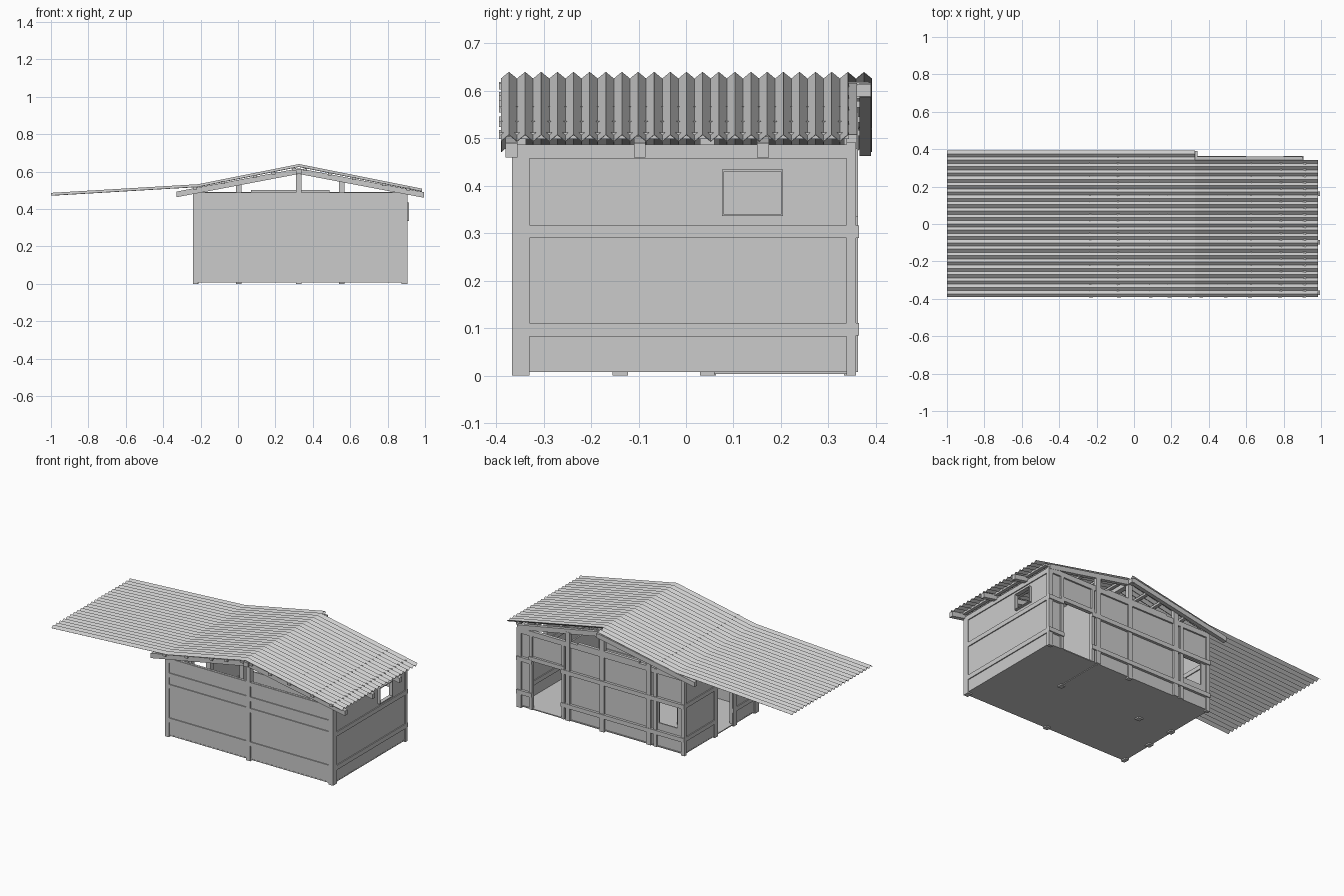
import bpy, bmesh

cube = bpy.data.objects.get("Cube")
if cube:
    bpy.data.objects.remove(cube, do_unlink=True)

grey = bpy.data.materials.new("plain_grey")
grey.use_nodes = True
grey.diffuse_color = (0.6, 0.6, 0.6, 1)
grey.node_tree.nodes["Principled BSDF"].inputs["Base Color"].default_value = (0.6, 0.6, 0.6, 1)


def finish(name, bm):
    bmesh.ops.recalc_face_normals(bm, faces=bm.faces)
    mesh = bpy.data.meshes.new(name)
    bm.to_mesh(mesh)
    bm.free()
    mesh.materials.append(grey)
    obj = bpy.data.objects.new(name, mesh)
    bpy.context.collection.objects.link(obj)
    return obj


def prism(bm, profile, y0, y1):
    """Extrude an x-z profile from y0 to y1."""
    face = bm.faces.new([bm.verts.new((x, y0, z)) for x, z in profile])
    ext = bmesh.ops.extrude_face_region(bm, geom=[face])
    verts = [g for g in ext["geom"] if isinstance(g, bmesh.types.BMVert)]
    bmesh.ops.translate(bm, verts=verts, vec=(0, y1 - y0, 0))


def add_box(bm, x0, x1, y0, y1, z0, z1):
    prism(bm, [(x0, z0), (x1, z0), (x1, z1), (x0, z1)], y0, y1)


def box(name, *dims):
    bm = bmesh.new()
    add_box(bm, *dims)
    return finish(name, bm)


def wall(name, axis, u0, u1, d0, d1, z0, z1, holes=()):
    """Panel along an axis, in columns that leave the openings free."""
    bm = bmesh.new()

    def piece(a, b, low, high):
        if b - a > 1e-4 and high - low > 1e-4:
            if axis == "x":
                add_box(bm, a, b, d0, d1, low, high)
            else:
                add_box(bm, d0, d1, a, b, low, high)

    at = u0
    for a, b, low, high in sorted(holes):
        piece(at, a, z0, z1)
        piece(a, b, z0, low)
        piece(a, b, high, z1)
        at = b
    piece(at, u1, z0, z1)
    return finish(name, bm)


LEFT, RIGHT = -0.24, 0.905
FRONT, BACK = -0.367, 0.358
TOP, RIDGE = 0.487, 0.325
FLOOR = 0.008

# Floor and wall panels with door and window openings
box("floor", LEFT + .005, RIGHT - .005, FRONT + .005, BACK - .005, FLOOR, .014)
wall("front_panel", "x", LEFT + .01, RIGHT - .01, FRONT + .006, FRONT + .014, FLOOR, TOP)
wall("back_panel", "x", LEFT + .01, RIGHT - .01, BACK - .018, BACK - .01, FLOOR, TOP,
     [(-.185, -.06, .155, .285), (.60, .80, .014, .31)])
wall("right_panel", "y", FRONT + .01, BACK - .01, RIGHT - .014, RIGHT - .006, FLOOR, TOP,
     [(.08, .20, .34, .43)])
wall("left_panel", "y", FRONT + .01, BACK - .01, LEFT + .006, LEFT + .014, FLOOR, TOP,
     [(-.12, .03, .014, .40)])
wall("partition", "y", .03, BACK - .01, .55, .56, .004, TOP)

# Corner posts
for side, x0, x1 in (("left", LEFT, LEFT + .025), ("right", RIGHT - .03, RIGHT)):
    box(f"front_{side}_post", x0, x1, FRONT, FRONT + .037, 0, TOP)
    box(f"back_{side}_post", x0, x1, BACK - .02, BACK, 0, TOP)

# Tall ridge posts, inner posts and door posts
box("front_ridge_post", .31, .34, FRONT, FRONT + .03, 0, .605)
box("back_ridge_post", .31, .34, BACK - .025, BACK, 0, .605)
for x in (-.012, .54):
    box("inner_post", x, x + .03, .03, .06, 0, .55)
    box("back_tall_post", x, x + .03, BACK - .018, BACK + .004, FLOOR, .555)
box("back_window_post", -.05, -.03, BACK - .012, BACK + .002, FLOOR, TOP)
for x in (.58, .80):
    box("back_door_post", x, x + .02, BACK - .02, BACK, FLOOR, TOP)
for y in (-.155, .03):
    box("left_door_post", LEFT, LEFT + .03, y, y + .033, 0, TOP)

# Rails on the front and on the right end
for z in (.093, .30, .37, .46):
    box("front_rail", LEFT, RIGHT, FRONT, FRONT + .02, z, z + .026)
for z0, z1 in ((.083, .111), (.29, .317), (.458, TOP)):
    box("right_rail", RIGHT - .02, RIGHT, FRONT, BACK, z0, z1)

# Rails on the back and left walls, broken at the doors
for z in (.085, .29):
    box("back_rail", LEFT, .60, BACK - .015, BACK + .006, z, z + .026)
    box("back_rail_end", .80, RIGHT, BACK - .015, BACK + .006, z, z + .026)
    box("left_rail_front", LEFT, LEFT + .02, FRONT, -.12, z, z + .026)
    box("left_rail_back", LEFT, LEFT + .02, .03, BACK, z, z + .026)
box("back_door_lintel", .58, .82, BACK - .018, BACK + .004, .31, .335)
box("back_top_rail", LEFT, RIGHT, BACK - .02, BACK, .46, TOP + .004)
box("left_top_rail", LEFT, LEFT + .02, FRONT, BACK, .46, TOP)
box("back_tie_beam", .07, .49, BACK - .02, BACK, TOP, .50)

# Projecting frame around the right window
bm = bmesh.new()
for y in (.076, .20):
    add_box(bm, RIGHT - .014, .915, y, y + .004, .336, .434)
for z in (.336, .43):
    add_box(bm, RIGHT - .014, .915, .076, .204, z, z + .004)
finish("right_window_frame", bm)


# Rafters, one sloping beam on each side of the ridge
def rafter_top(x):
    return .617 - .19 * abs(x - RIDGE)


def rafter(name, x_end, y0, y1):
    bm = bmesh.new()
    top_ridge, top_end = rafter_top(RIDGE), rafter_top(x_end)
    prism(bm, [(RIDGE, top_ridge), (x_end, top_end),
               (x_end, top_end - .03), (RIDGE, top_ridge - .03)], y0, y1)
    finish(name, bm)


for y in (-.38, -.11, .15):
    rafter("left_rafter", -.33, y, y + .025)
    rafter("right_rafter", .995, y, y + .025)
rafter("back_left_rafter", -.33, .365, .39)
rafter("back_right_rafter", .90, BACK - .02, BACK + .002)
box("ridge_beam", RIDGE - .015, RIDGE + .015, -.39, .39, .588, .614)

# Purlins between rafters and sheets
for x in (-.23, -.08, .09, .19, .30, .36, .49, .62, .78, .91):
    z = rafter_top(x)
    box("purlin", x - .01, x + .01, -.394, .385 if x < RIDGE else .343, z - .007, z + .006)


# Corrugated sheets: a zigzag in y swept along the slope
def sheet(name, x0, z0, x1, z1, y1):
    bm = bmesh.new()
    half, previous = .017, None
    for i in range(int((y1 + .39) / half + .5) + 1):
        y = -.39 + i * half
        drop = 0 if i % 2 else .014
        pair = [bm.verts.new((x0, y, z0 - drop)), bm.verts.new((x1, y, z1 - drop))]
        if previous:
            bm.faces.new([previous[0], pair[0], pair[1], previous[1]])
        previous = pair
    obj = finish(name, bm)
    for poly in obj.data.polygons:
        if poly.normal.z < 0:
            poly.flip()
    mod = obj.modifiers.new("thickness", "SOLIDIFY")
    mod.thickness = .0015


sheet("right_roof_sheet", RIDGE, .64, .985, .508, .345)
sheet("left_roof_sheet", -.22, .531, RIDGE, .64, .392)
sheet("porch_roof_sheet", -1, .486, -.20, .533, .392)
